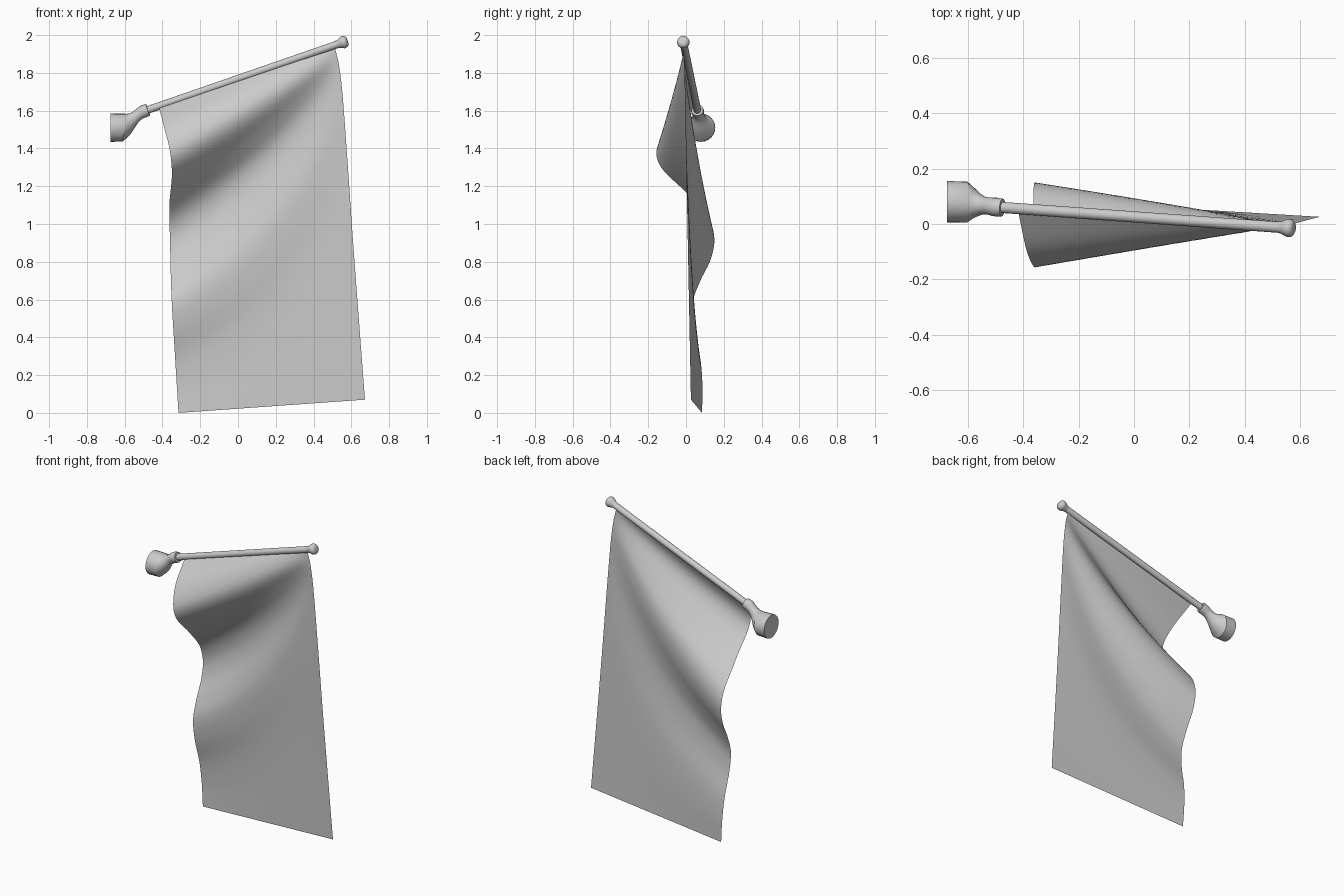
import bpy, bmesh, math
from mathutils import Vector

if "Cube" in bpy.data.objects:
    bpy.data.objects.remove(bpy.data.objects["Cube"])

P0 = Vector((-0.48, 0.06, 1.603))    # pole, wall end
P1 = Vector((0.54, -0.013, 1.956))   # pole, free end
AX = (P1 - P0).normalized()


def finish(bm, name, angle):
    bmesh.ops.recalc_face_normals(bm, faces=bm.faces)
    me = bpy.data.meshes.new(name)
    bm.to_mesh(me)
    bm.free()
    ob = bpy.data.objects.new(name, me)
    bpy.context.collection.objects.link(ob)
    bpy.context.view_layer.objects.active = ob
    ob.select_set(True)
    bpy.ops.object.shade_smooth_by_angle(angle=math.radians(angle))
    ob.select_set(False)
    return ob


def loft(name, rings, n=24):
    """Skin circular rings given as (centre, axis, radius), capped."""
    bm = bmesh.new()
    loops = []
    for c, d, r in rings:
        c, d = Vector(c), Vector(d).normalized()
        side = d.cross(Vector((0, 0, 1))).normalized()
        up = side.cross(d)
        loops.append([bm.verts.new(c + r * (math.cos(a) * side + math.sin(a) * up))
                      for a in (2 * math.pi * i / n for i in range(n))])
    for a, b in zip(loops, loops[1:]):
        for i in range(n):
            j = (i + 1) % n
            bm.faces.new((a[i], a[j], b[j], b[i]))
    bm.faces.new(loops[0])
    bm.faces.new(loops[-1])
    return finish(bm, name, 35)


def spline(pts, t):
    """Smooth curve through (t, value) points, flat past the end."""
    if t >= pts[-1][0]:
        return pts[-1][1]
    slopes = []
    for i in range(len(pts)):
        a, b = pts[max(i - 1, 0)], pts[min(i + 1, len(pts) - 1)]
        slopes.append((b[1] - a[1]) / (b[0] - a[0]))
    for i in range(len(pts) - 1):
        (a, fa), (b, fb) = pts[i], pts[i + 1]
        if t <= b:
            h = b - a
            s = (t - a) / h
            return ((2*s**3 - 3*s*s + 1) * fa + (s**3 - 2*s*s + s) * h * slopes[i]
                    + (3*s*s - 2*s**3) * fb + (s**3 - s*s) * h * slopes[i + 1])


# Pole
loft("pole", [(P0 - AX * 0.02, AX, 0.02), (P1, AX, 0.02)])

# Flared end knob
loft("pole_knob", [(P1 + AX * d, AX, r) for d, r in
                   ((-0.022, 0.02), (-0.008, 0.022), (0.006, 0.029), (0.017, 0.033),
                    (0.029, 0.032), (0.037, 0.027), (0.042, 0.018))])

# Wall bracket: round plate, bent neck and socket
loft("wall_bracket", [
    ((-0.676, 0.08, 1.51), (1, 0, 0), 0.075),
    ((-0.603, 0.08, 1.51), (1, 0, -0.1), 0.074),
    ((-0.581, 0.075, 1.528), (1, -0.05, 0.2), 0.056),
    ((-0.563, 0.07, 1.546), (1, -0.08, 0.4), 0.042),
    ((-0.546, 0.067, 1.562), (1, -0.08, 0.5), 0.033),
    ((-0.528, 0.065, 1.579), (1, -0.07, 0.45), 0.031),
    ((-0.51, 0.062, 1.592), (1, -0.07, 0.38), 0.033),
    (P0 - AX * 0.018, AX, 0.034),
    (P0 + AX * 0.004, AX, 0.032)])

# Flag: folds fan out from the upper free corner towards the left edge
LEFT_Y = [(0, 0.052), (0.07, -0.09), (0.14, -0.155), (0.2, -0.13), (0.28, 0.0),
          (0.36, 0.115), (0.43, 0.15), (0.5, 0.13), (0.57, 0.075), (0.64, 0.035),
          (0.72, 0.04), (0.82, 0.075), (0.91, 0.087), (1, 0.085)]
LEFT_X = [(0, -0.42), (0.07, -0.39), (0.14, -0.362), (0.22, -0.35), (0.32, -0.363),
          (0.44, -0.36), (0.62, -0.352), (0.8, -0.335), (1, -0.315)]
RIGHT_X = [(0, 0.51), (0.05, 0.533), (0.13, 0.552), (0.33, 0.58), (0.56, 0.61), (1, 0.672)]
NU, NV = 40, 90
bm = bmesh.new()
grid = []
for j in range(NV + 1):
    v = j / NV
    row = []
    for i in range(NU + 1):
        u = i / NU
        t = v / (1 - 0.88 * u * (1 - v) ** 0.9)   # fold slope eases off lower down
        x = (1 - u) * spline(LEFT_X, v) + u * spline(RIGHT_X, v)
        y = (1 - u) * spline(LEFT_Y, t) + u * (-0.011 + 0.037 * v)
        top, bottom = 1.622 + 0.322 * u, 0.07 * u
        row.append(bm.verts.new((x, y, top + (bottom - top) * v)))
    grid.append(row)
for a, b in zip(grid, grid[1:]):
    for i in range(NU):
        bm.faces.new((a[i], a[i + 1], b[i + 1], b[i]))
finish(bm, "flag_cloth", 60)
